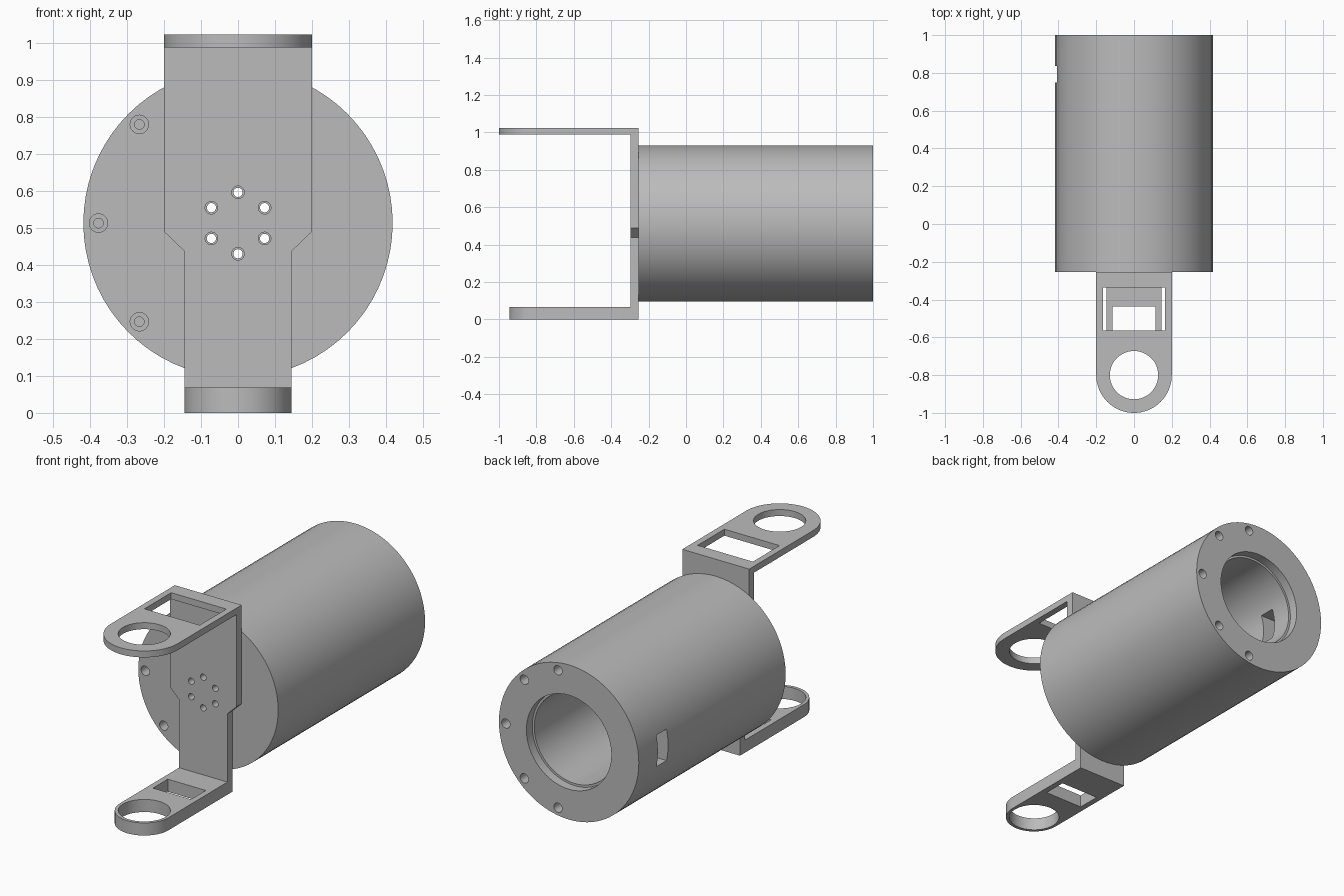
import bpy, bmesh
from math import pi, sin, cos, radians
from mathutils import Matrix, Vector

cube = bpy.data.objects.get("Cube")
if cube:
    bpy.data.objects.remove(cube, do_unlink=True)

GREY = (0.5, 0.5, 0.5, 1)
mat = bpy.data.materials.new("plain grey")
mat.use_nodes = True
mat.diffuse_color = GREY
mat.node_tree.nodes["Principled BSDF"].inputs["Base Color"].default_value = GREY

AXIS_Z = 0.513     # height of the housing axis
FACE_Y = -0.254    # front face of the housing
PLATE_Y = -0.297   # front face of the bracket plate


def make(name, bm):
    bmesh.ops.recalc_face_normals(bm, faces=bm.faces)
    mesh = bpy.data.meshes.new(name)
    bm.to_mesh(mesh)
    bm.free()
    mesh.materials.append(mat)
    obj = bpy.data.objects.new(name, mesh)
    bpy.context.collection.objects.link(obj)
    return obj


def lathe(name, profile, x=0, z=AXIS_Z, steps=24):
    """Turn (radius, y) points about an axis parallel to y."""
    bm = bmesh.new()
    verts = [bm.verts.new((x + r, y, z)) for r, y in profile]
    edges = [bm.edges.new(pair) for pair in zip(verts, verts[1:])]
    bmesh.ops.spin(bm, geom=verts + edges, cent=(x, 0, z), axis=(0, 1, 0),
                   angle=2 * pi, steps=steps)
    bmesh.ops.remove_doubles(bm, verts=bm.verts, dist=1e-5)
    bmesh.ops.dissolve_limit(bm, angle_limit=0.01, verts=bm.verts, edges=bm.edges)
    return make(name, bm)


def rod(name, radius, y0, y1, x=0, z=AXIS_Z, steps=24):
    return lathe(name, [(0, y0), (radius, y0), (radius, y1), (0, y1)], x, z, steps)


def prism(name, points, direction):
    """Extrude a flat outline along a direction."""
    bm = bmesh.new()
    face = bm.faces.new([bm.verts.new(p) for p in points])
    out = bmesh.ops.extrude_face_region(bm, geom=[face])
    moved = [g for g in out["geom"] if isinstance(g, bmesh.types.BMVert)]
    bmesh.ops.translate(bm, verts=moved, vec=direction)
    return make(name, bm)


def box(name, low, high):
    low, high = Vector(low), Vector(high)
    bm = bmesh.new()
    bmesh.ops.create_cube(bm, size=1, matrix=Matrix.Translation((low + high) / 2)
                          @ Matrix.Diagonal((*(high - low), 1)))
    return make(name, bm)


def cut(target, cutter):
    cutter.hide_render = True
    mod = target.modifiers.new("cut", "BOOLEAN")
    mod.operation, mod.solver, mod.object = "DIFFERENCE", "EXACT", cutter
    bpy.context.view_layer.objects.active = target
    bpy.ops.object.modifier_apply(modifier=mod.name)
    bpy.data.objects.remove(cutter, do_unlink=True)


def polar(radius, degrees):
    a = radians(degrees)
    return radius * cos(a), AXIS_Z + radius * sin(a)


# Housing with a stepped bore
housing = rod("housing", 0.418, FACE_Y, 1, steps=72)
cut(housing, lathe("bore", [(0, -0.17), (0.242, -0.17), (0.242, 0.95),
                            (0.254, 0.95), (0.254, 1.1), (0, 1.1)], steps=64))

# Cable slot in the side wall
cut(housing, box("slot", (-0.5, 0.75, AXIS_Z - 0.085), (-0.2, 0.837, AXIS_Z + 0.085)))

# Stepped screw holes, on one side at the front and on the other at the back
SCREW = [(0, -0.02), (0.025, -0.02), (0.025, 0.06), (0.013, 0.06), (0.013, 0.15), (0, 0.15)]
for angle in (-80, -45, 0, 45, 80):
    x, z = polar(0.377, angle)
    cut(housing, lathe("screw", [(r, 1 - d) for r, d in SCREW], x, z))
    cut(housing, lathe("screw", [(r, FACE_Y + d) for r, d in SCREW], -x, z))

# Upright bracket plate with a waist
half = [(0.2, 1.023), (0.2, 0.49), (0.145, 0.437), (0.145, 0)]
outline = half + [(-x, z) for x, z in reversed(half)]
plate = prism("bracket_plate", [(x, PLATE_Y, z) for x, z in outline],
              (0, FACE_Y - PLATE_Y, 0))

# Ring of mounting holes through plate and housing
for k in range(6):
    x, z = polar(0.083, 30 + 60 * k)
    cut(plate, rod("hole", 0.017, -0.4, -0.2, x, z))
    cut(housing, rod("hole", 0.0125, -0.4, -0.1, x, z))


# Arms with a rounded eye and a rectangular window
def arm(name, width, z0, z1, window_x, window_y):
    steps = 36
    points = [(width, PLATE_Y, z0)]
    points += [(width * cos(pi * i / steps), -0.8 - width * sin(pi * i / steps), z0)
               for i in range(steps + 1)]
    points.append((-width, PLATE_Y, z0))
    obj = prism(name, points, (0, 0, z1 - z0))
    cut(obj, box("window", (-window_x, -0.563, z0 - 0.1), (window_x, window_y, z1 + 0.1)))
    eye = [(0.128 * cos(2 * pi * i / 48), -0.8 + 0.128 * sin(2 * pi * i / 48), z0 - 0.1)
           for i in range(48)]
    cut(obj, prism("eye", eye, (0, 0, z1 - z0 + 0.2)))
    return obj


upper = arm("upper_arm", 0.2, 0.988, 1.023, 0.165, -0.335)
lower = arm("lower_arm", 0.145, 0, 0.068, 0.114, -0.437)

# Smooth the round walls, keep the edges crisp
bpy.ops.object.select_all(action="DESELECT")
for obj in (housing, plate, upper, lower):
    obj.select_set(True)
bpy.context.view_layer.objects.active = housing
bpy.ops.object.shade_smooth_by_angle(angle=radians(30))
